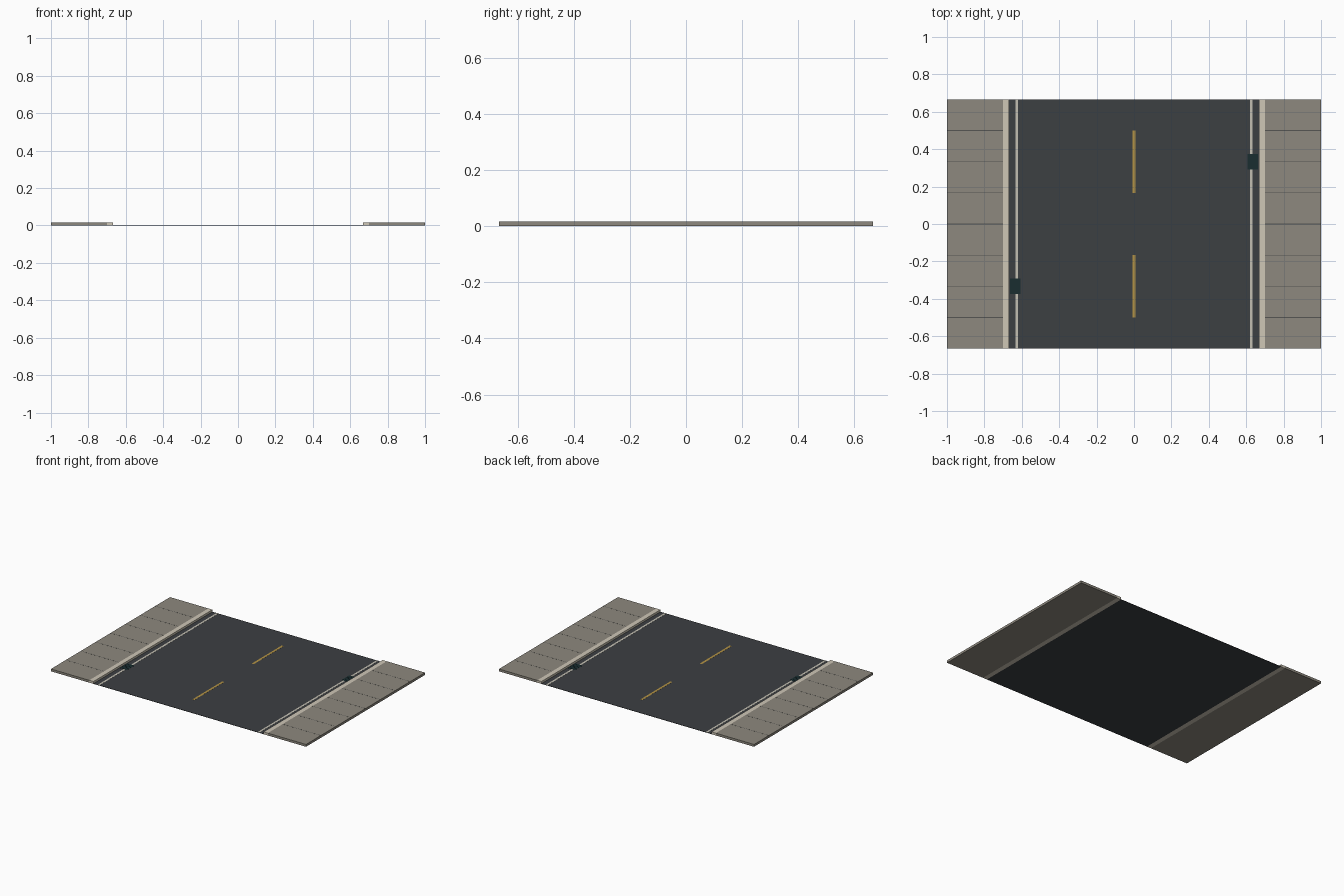
import bpy

if "Cube" in bpy.data.objects:
    bpy.data.objects.remove(bpy.data.objects["Cube"])

L = 1.333   # road length along y
ROAD = 0.002  # asphalt top
WALK = 0.0167  # pavement top


def material(name, rgb):
    m = bpy.data.materials.new(name)
    m.diffuse_color = (*rgb, 1)
    m.use_nodes = True
    m.node_tree.nodes["Principled BSDF"].inputs["Base Color"].default_value = m.diffuse_color
    return m


asphalt = material("asphalt", (0.045, 0.05, 0.055))
concrete = material("concrete", (0.27, 0.25, 0.21))
stone = material("kerb_stone", (0.62, 0.57, 0.47))
white = material("white_paint", (0.55, 0.53, 0.45))
yellow = material("yellow_paint", (0.45, 0.29, 0.06))
iron = material("iron", (0.01, 0.027, 0.03))
gap = material("joint", (0.09, 0.09, 0.085))


def box(name, x, y, z, mat):
    """Box from (min, max) ranges on each axis."""
    bpy.ops.mesh.primitive_cube_add(
        size=1, location=[(a + b) / 2 for a, b in (x, y, z)])
    o = bpy.context.object
    o.name = name
    o.scale = [b - a for a, b in (x, y, z)]
    bpy.ops.object.transform_apply(location=False, rotation=False, scale=True)
    o.data.materials.append(mat)
    return o


full = (-L / 2, L / 2)

# Carriageway
box("road_surface", (-0.667, 0.667), full, (0, ROAD), asphalt)

# Centre dashes
for y in (-0.333, 0.333):
    box("centre_dash", (-0.008, 0.008), (y - 0.167, y + 0.167),
        (ROAD, ROAD + 0.0006), yellow)

for s, side in ((-1, "left"), (1, "right")):
    def span(a, b):
        return tuple(sorted((s * a, s * b)))

    # Pavement, kerb and edge line
    box(side + "_pavement", span(0.70, 1.0), full, (0, WALK), concrete)
    box(side + "_kerb", span(0.667, 0.70), full, (0, WALK), stone)
    box(side + "_edge_line", span(0.62, 0.634), full,
        (ROAD, ROAD + 0.0006), white)

    # Pavement joints
    for i in range(-3, 4):
        y = i / 6
        box(side + "_joint", span(0.70, 1.0), (y - 0.0017, y + 0.0017),
            (WALK, WALK + 0.0003), gap)

    # Drain grate: frame with bars
    y = s * 0.333
    box(side + "_drain", span(0.608, 0.664), (y - 0.042, y + 0.042),
        (ROAD, ROAD + 0.001), iron)
    for i in range(5):
        yb = y + (i - 2) * 0.015
        box(side + "_drain_bar", span(0.614, 0.658), (yb - 0.003, yb + 0.003),
            (ROAD + 0.001, ROAD + 0.0016), iron)
